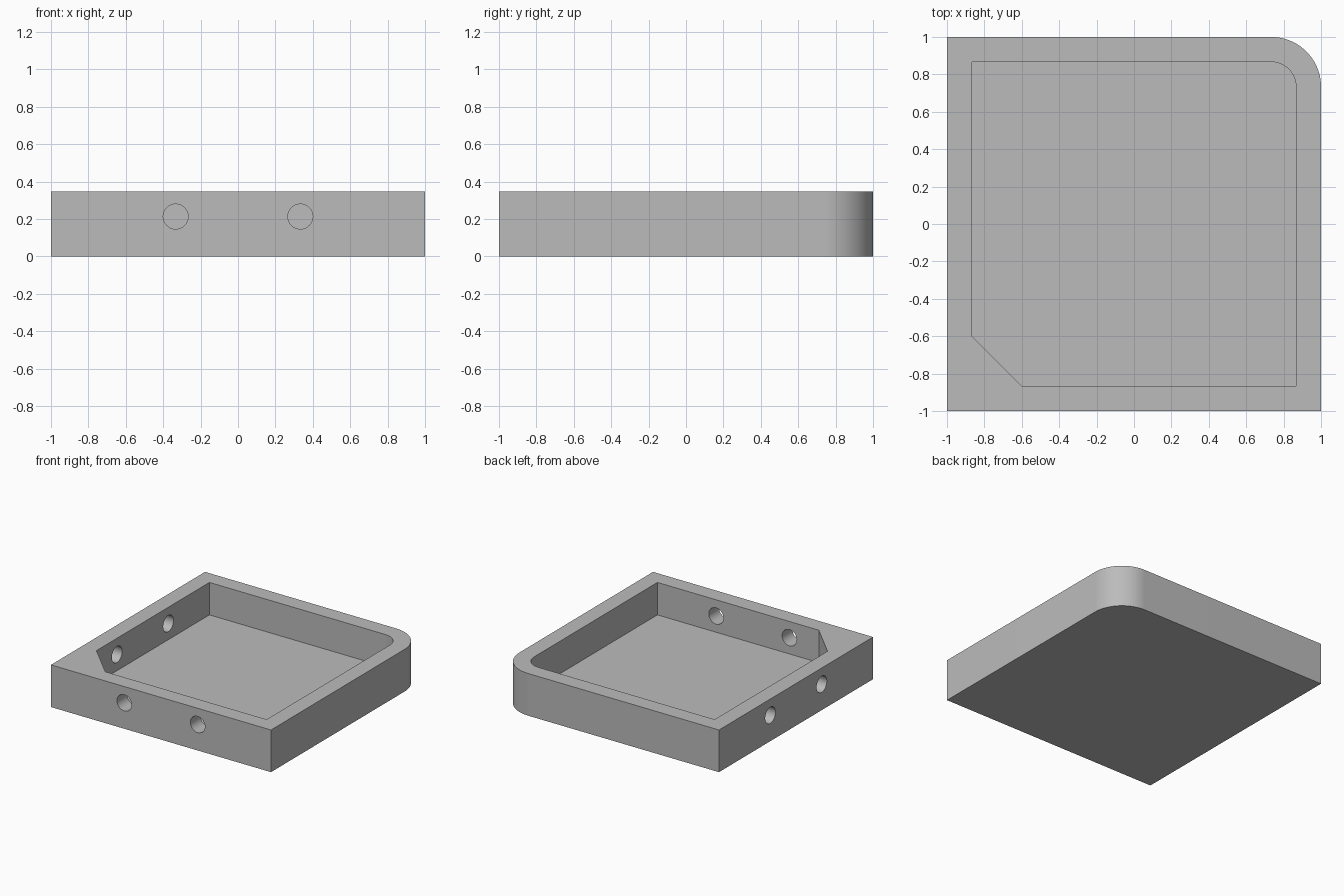
import bpy, bmesh, math
from mathutils import Matrix

if "Cube" in bpy.data.objects:
    bpy.data.objects.remove(bpy.data.objects["Cube"], do_unlink=True)

U = 2 / 15                     # one design unit
HEIGHT, FLOOR = 2.6 * U, 0.6 * U
ARC_CENTRE = 5.5 * U           # shared centre of both rounded corner arcs

grey = bpy.data.materials.new("grey")
grey.use_nodes = True
COLOUR = (0.5, 0.5, 0.5, 1)
grey.diffuse_color = COLOUR
grey.node_tree.nodes["Principled BSDF"].inputs["Base Color"].default_value = COLOUR


def make_object(name, bm):
    bmesh.ops.recalc_face_normals(bm, faces=bm.faces)
    mesh = bpy.data.meshes.new(name)
    bm.to_mesh(mesh)
    bm.free()
    mesh.materials.append(grey)
    obj = bpy.data.objects.new(name, mesh)
    bpy.context.collection.objects.link(obj)
    return obj


def rounded_plate(name, half, z0, z1, chamfer=0, steps=24):
    """Square prism, rounded at back left, optionally chamfered at front right."""
    radius = half - ARC_CENTRE
    points = [(half, -half)]
    for i in range(steps + 1):
        a = math.pi / 2 * i / steps
        points.append((ARC_CENTRE + radius * math.cos(a), ARC_CENTRE + radius * math.sin(a)))
    points.append((-half, half))
    if chamfer:
        points += [(-half, -half + chamfer), (-half + chamfer, -half)]
    else:
        points.append((-half, -half))
    bm = bmesh.new()
    base = bm.faces.new([bm.verts.new((x, y, z0)) for x, y in points])
    top = bmesh.ops.extrude_face_region(bm, geom=[base])["geom"]
    bmesh.ops.translate(bm, vec=(0, 0, z1 - z0),
                        verts=[v for v in top if isinstance(v, bmesh.types.BMVert)])
    return make_object(name, bm)


# Solid tray body and the shapes cut out of it
tray = rounded_plate("tray", 1, 0, HEIGHT)
cutters = [rounded_plate("cavity_cutter", 6.5 * U, FLOOR, HEIGHT + U, chamfer=2 * U)]

# Two round holes through the front wall and two through the right wall
hole_z = (FLOOR + HEIGHT) / 2
for wall, along, turn in (("front", (1, 0), Matrix.Rotation(math.pi / 2, 4, "X")),
                          ("right", (0, 1), Matrix.Rotation(math.pi / 2, 4, "Y"))):
    for side in (-1, 1):
        offset = side * 2.5 * U
        wall_centre = -7 * U
        x = along[0] * offset + along[1] * wall_centre
        y = along[1] * offset + along[0] * wall_centre
        bm = bmesh.new()
        bmesh.ops.create_cone(bm, cap_ends=True, segments=48, radius1=U / 2, radius2=U / 2,
                              depth=2 * U, matrix=Matrix.Translation((x, y, hole_z)) @ turn)
        cutters.append(make_object(f"{wall}_hole_cutter", bm))

bpy.ops.object.select_all(action="DESELECT")
tray.select_set(True)
bpy.context.view_layer.objects.active = tray
for cutter in cutters:
    cutter.hide_render = True
    cut = tray.modifiers.new(cutter.name, "BOOLEAN")
    cut.operation, cut.solver, cut.object = "DIFFERENCE", "EXACT", cutter
    bpy.ops.object.modifier_apply(modifier=cut.name)
    bpy.data.objects.remove(cutter, do_unlink=True)

bpy.ops.object.shade_smooth_by_angle(angle=math.radians(30))
